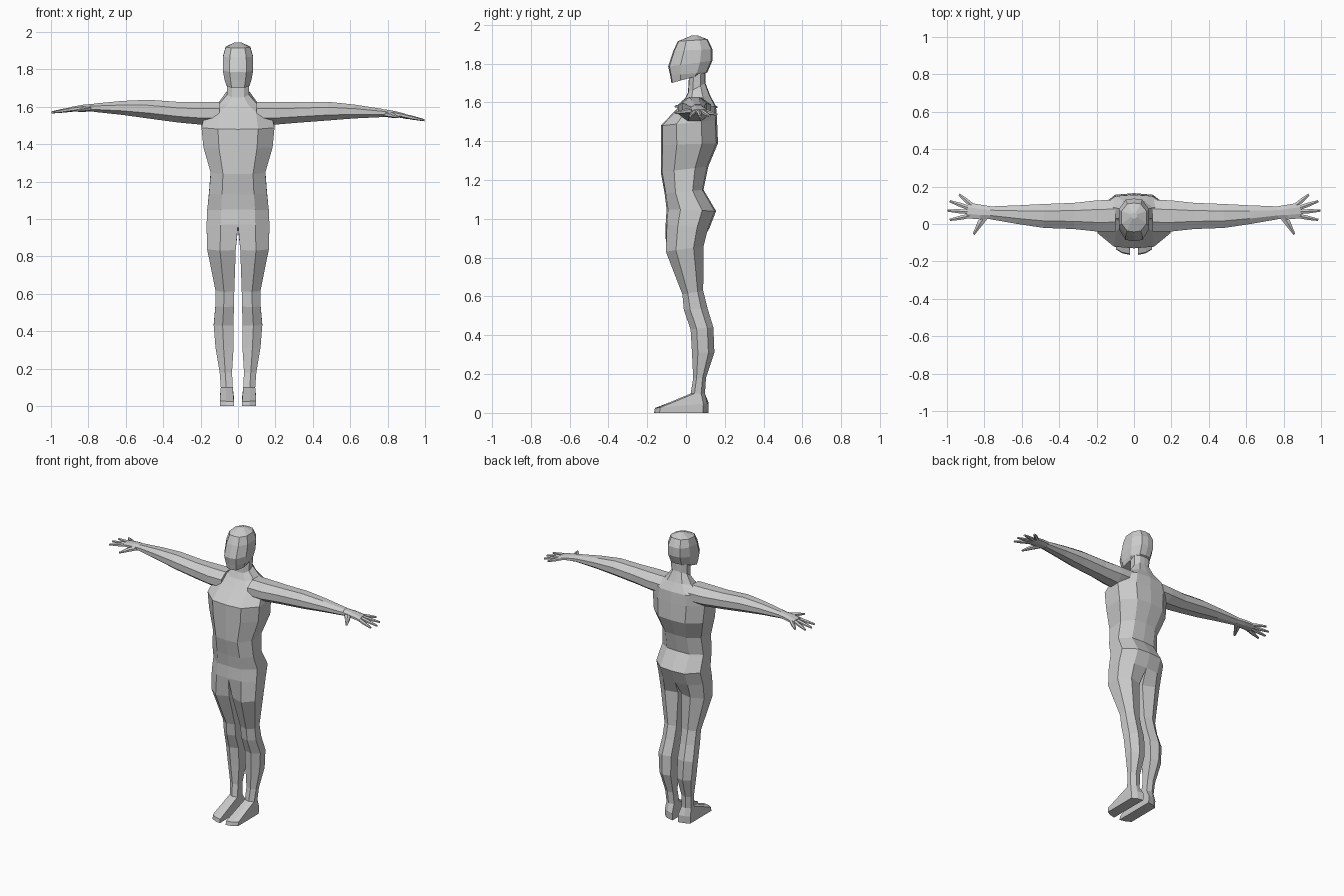
import bpy, bmesh, math
from mathutils import Vector


def finish(bm, name, mirror=False):
    bmesh.ops.recalc_face_normals(bm, faces=bm.faces)
    mesh = bpy.data.meshes.new(name)
    bm.to_mesh(mesh)
    bm.free()
    ob = bpy.data.objects.new(name, mesh)
    bpy.context.collection.objects.link(ob)
    if mirror:
        m = ob.modifiers.new("mirror", 'MIRROR')
        m.use_clip = True
        m.merge_threshold = 0.0005
    return ob


def half_loft(name, rings, caps=()):
    """Right half of a body; rings: z front, z back, y front, y back, half width, inner x.
    Rings with an inner x above zero are closed, so they form a leg."""
    bm = bmesh.new()
    prev = None
    for i, (zf, zb, f, b, w, inner) in enumerate(rings):
        d = b - f
        k = 0.15 if 0 < inner and zf > 0.08 else 0.0
        mid = inner + 0.55 * (w - inner)
        c = 0.28 if zf > 0.08 else 0.1
        prof = [(inner, k), (mid, 0.03), (w, c), (w, 1 - c), (mid, 0.97), (inner, 1 - k)]
        ring = [bm.verts.new((x, f + t * d, zf + t * (zb - zf))) for x, t in prof]
        if prev:
            for j in range(6 if inner > 0 else 5):
                n = (j + 1) % 6
                bm.faces.new((prev[j], prev[n], ring[n], ring[j]))
        if i in caps:
            bm.faces.new(ring)
        prev = ring
    return finish(bm, name, True)


def tube(bm, path, n):
    """Tube along path; points: x, y, z, half width across, half height."""
    prev = first = None
    pts = [Vector(p[:3]) for p in path]
    for i, p in enumerate(path):
        d = pts[min(i + 1, len(pts) - 1)] - pts[max(i - 1, 0)]
        side = Vector((-d.y, d.x, 0)).normalized()
        ring = []
        for j in range(n):
            a = (j + 0.5) * math.tau / n
            s = 1 / math.cos(math.pi / n)
            ring.append(bm.verts.new(pts[i] + side * math.cos(a) * p[3] * s
                                     + Vector((0, 0, math.sin(a) * p[4] * s))))
        if prev:
            for j in range(n):
                m = (j + 1) % n
                bm.faces.new((prev[j], prev[m], ring[m], ring[j]))
        first = first or ring
        prev = ring
    bm.faces.new(first)
    bm.faces.new(prev)


# Torso, legs and feet as one mirrored loft
half_loft("body", [
    (1.73, 1.76, 0.015, 0.10, 0.060, 0),
    (1.65, 1.70, 0.010, 0.10, 0.058, 0),
    (1.61, 1.635, -0.01, 0.125, 0.10, 0),
    (1.57, 1.58, -0.045, 0.155, 0.175, 0),
    (1.48, 1.51, -0.13, 0.16, 0.195, 0),
    (1.38, 1.39, -0.13, 0.165, 0.185, 0),
    (1.24, 1.27, -0.13, 0.115, 0.146, 0),
    (1.13, 1.15, -0.11, 0.09, 0.155, 0),
    (1.05, 1.04, -0.10, 0.155, 0.165, 0),
    (0.97, 0.95, -0.105, 0.12, 0.168, 0),
    (0.83, 0.86, -0.11, 0.097, 0.165, 0.012),
    (0.61, 0.63, -0.022, 0.092, 0.12, 0.020),
    (0.53, 0.54, -0.015, 0.115, 0.121, 0.022),
    (0.43, 0.44, 0.02, 0.145, 0.13, 0.024),
    (0.31, 0.31, 0.027, 0.15, 0.12, 0.024),
    (0.18, 0.18, 0.035, 0.105, 0.098, 0.032),
    (0.10, 0.10, 0.022, 0.10, 0.092, 0.028),
    (0.025, 0.05, -0.16, 0.117, 0.097, 0.022),
    (0.0, 0.0, -0.165, 0.115, 0.095, 0.022)], caps=(18,))

# Head
half_loft("head", [
    (1.945, 1.945, 0.03, 0.06, 0.015, 0),
    (1.915, 1.925, -0.042, 0.112, 0.066, 0),
    (1.865, 1.875, -0.066, 0.136, 0.08, 0),
    (1.785, 1.815, -0.092, 0.136, 0.081, 0),
    (1.74, 1.755, -0.082, 0.11, 0.072, 0),
    (1.70, 1.745, -0.075, 0.09, 0.062, 0)], caps=(0, 5))

# Arms and hands; the left one is raised slightly
ARM = [(0.10, 0.045, 1.565, 0.085, 0.060), (0.20, 0.043, 1.565, 0.083, 0.060),
       (0.32, 0.043, 1.570, 0.070, 0.055), (0.48, 0.043, 1.577, 0.064, 0.050),
       (0.62, 0.050, 1.575, 0.050, 0.037), (0.77, 0.060, 1.567, 0.034, 0.022)]
PALM = [(0.76, 0.060, 1.568, 0.033, 0.021), (0.82, 0.064, 1.563, 0.039, 0.018),
        (0.89, 0.072, 1.552, 0.042, 0.012)]
FINGERS = [((0.87, 0.103), (0.935, 0.158), 1.538), ((0.88, 0.085), (0.985, 0.122), 1.530),
           ((0.88, 0.065), (0.998, 0.072), 1.528), ((0.88, 0.043), (0.985, 0.022), 1.530)]

for name, s in (("right", 1), ("left", -1)):
    def place(p):
        lift = 0.042 * max(0, p[0] - 0.3) / 0.7 if s < 0 else 0
        return (s * p[0], p[1], p[2] + lift) + tuple(p[3:])

    bm = bmesh.new()
    tube(bm, [place(p) for p in ARM], 8)
    finish(bm, name + "_arm")

    bm = bmesh.new()
    tube(bm, [place(p) for p in PALM], 8)
    for (x0, y0), (x1, y1), z in FINGERS:
        tube(bm, [place((x0, y0, 1.553, 0.012, 0.010)),
                  place(((x0 + x1) / 2, (y0 + y1) / 2, (1.553 + z) / 2, 0.011, 0.009)),
                  place((x1, y1, z, 0.006, 0.005))], 6)
    # Thumb
    tube(bm, [place((0.79, 0.055, 1.562, 0.022, 0.014)),
              place((0.825, 0.00, 1.555, 0.015, 0.012)),
              place((0.857, -0.055, 1.545, 0.006, 0.005))], 6)
    finish(bm, name + "_hand")
